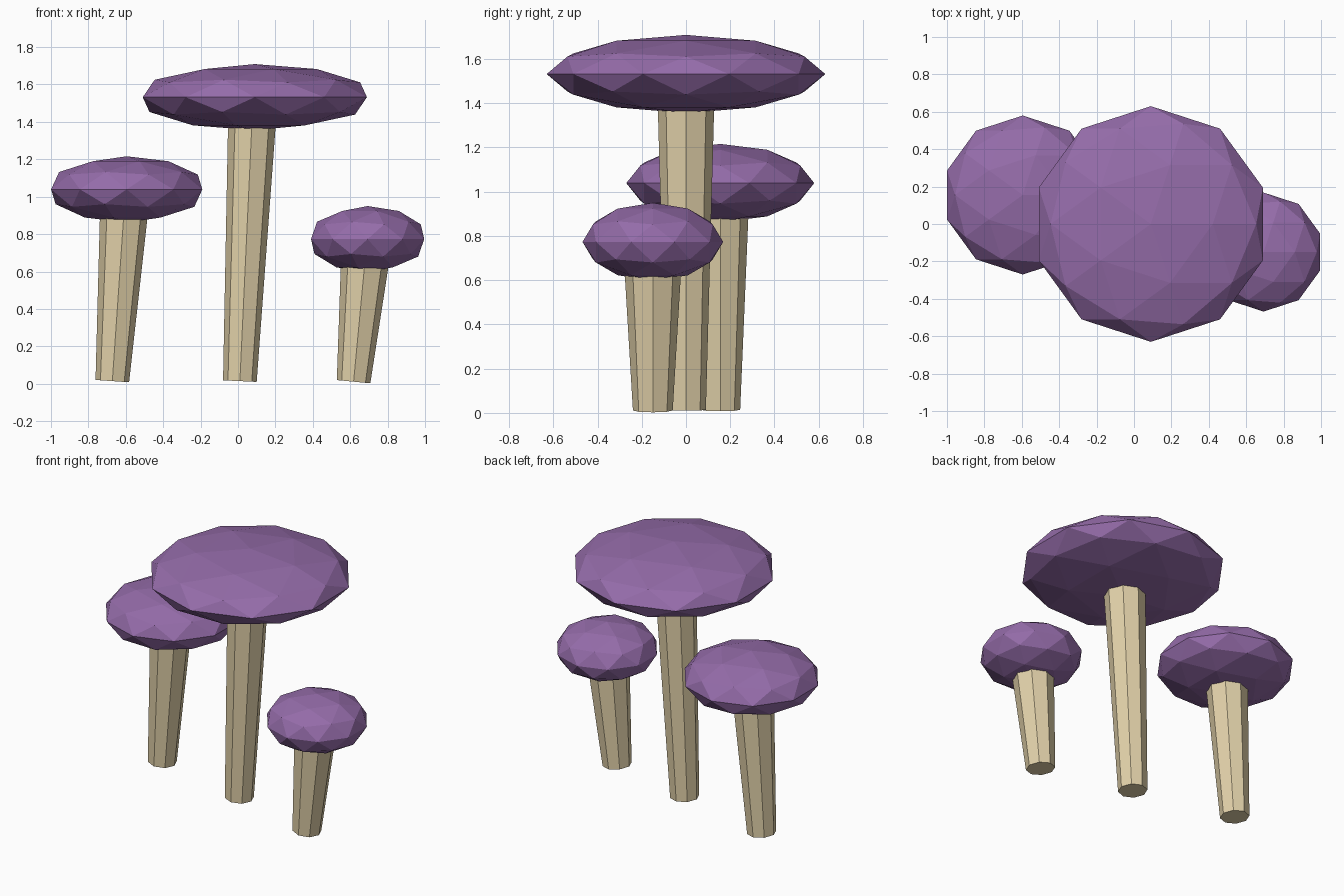
import bpy
from mathutils import Vector

if "Cube" in bpy.data.objects:
    bpy.data.objects.remove(bpy.data.objects["Cube"])


def material(name, color):
    m = bpy.data.materials.new(name)
    m.diffuse_color = (*color, 1)
    m.use_nodes = True
    m.node_tree.nodes["Principled BSDF"].inputs["Base Color"].default_value = m.diffuse_color
    return m


purple = material("cap_purple", (0.30, 0.15, 0.40))
cream = material("stem_cream", (0.76, 0.64, 0.40))
CAP_HALF = 0.177


def mushroom(name, foot, cap, cap_radius):
    # tapered, leaning eight-sided stem ending just inside the cap
    foot = Vector(foot)
    cap = Vector(cap)
    under = cap - Vector((0.015, 0, CAP_HALF - 0.05))
    axis = under - foot
    bpy.ops.mesh.primitive_cone_add(vertices=8, radius1=0.09, radius2=0.128,
                                    depth=axis.length, location=(foot + under) / 2,
                                    rotation=axis.to_track_quat('Z', 'Y').to_euler())
    stem = bpy.context.object
    # lean about y only, keeping the sides facing the axes
    stem.rotation_euler = (0, axis.angle(Vector((0, 0, 1))), 0)
    stem.name = name + "_stem"
    stem.data.materials.append(cream)

    # faceted flattened cap
    bpy.ops.mesh.primitive_ico_sphere_add(subdivisions=2, radius=1, location=cap)
    top = bpy.context.object
    top.scale = (cap_radius, cap_radius, CAP_HALF)
    top.name = name + "_cap"
    top.data.materials.append(purple)


mushroom("tall_mushroom", (0.01, 0, 0.014), (0.09, 0, 1.532), 0.63)
mushroom("middle_mushroom", (-0.672, 0.155, 0.014), (-0.595, 0.155, 1.039), 0.425)
mushroom("small_mushroom", (0.618, -0.15, 0.011), (0.693, -0.15, 0.773), 0.318)
